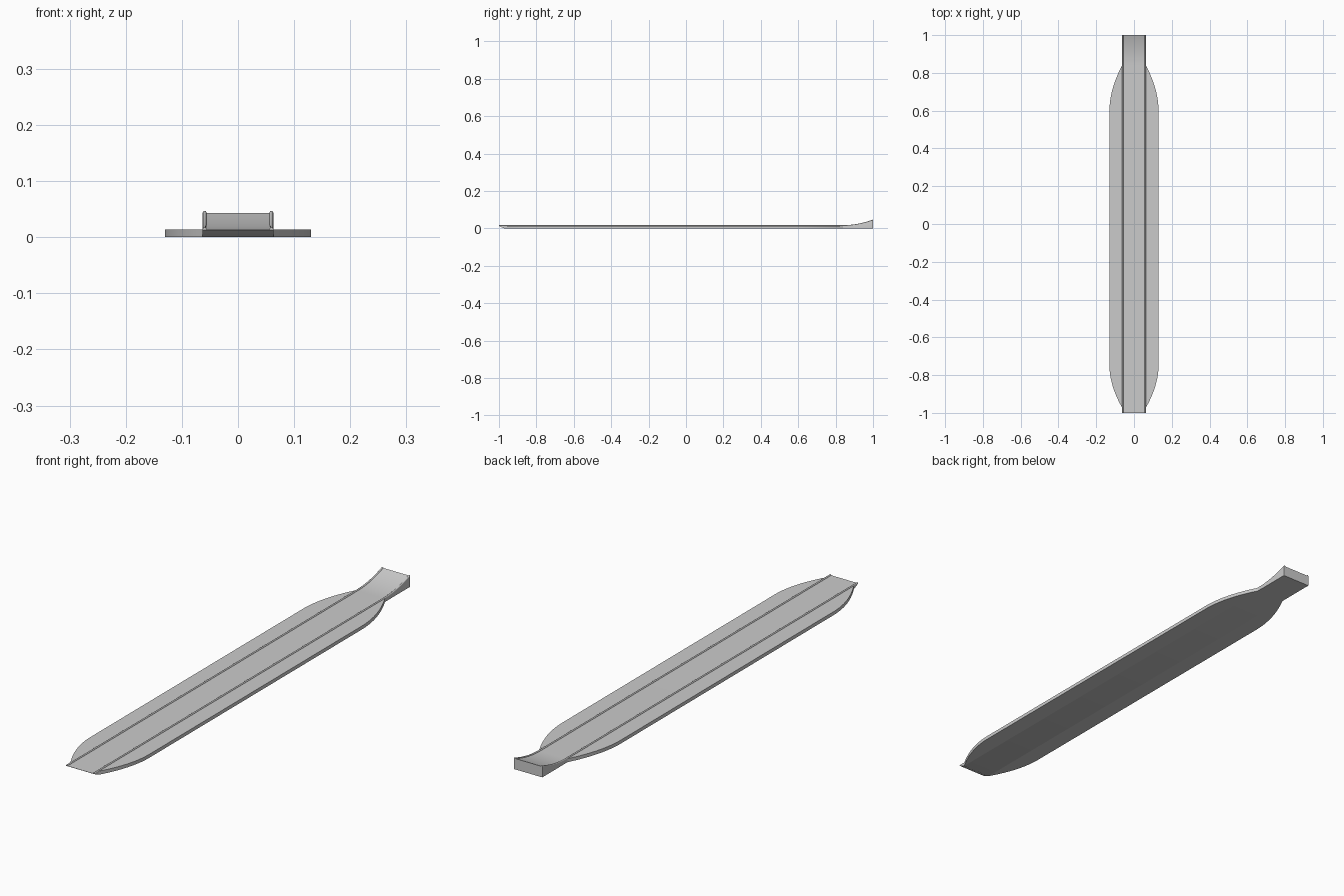
import bpy, bmesh, math

if "Cube" in bpy.data.objects:
    bpy.data.objects.remove(bpy.data.objects["Cube"])

HALF_STRIP = 0.063   # half width of the centre channel
HALF_BOARD = 0.13    # half width across the wings
THICK = 0.014


def finish(name, bm):
    bmesh.ops.recalc_face_normals(bm, faces=bm.faces)
    mesh = bpy.data.meshes.new(name)
    bm.to_mesh(mesh)
    bm.free()
    obj = bpy.data.objects.new(name, mesh)
    bpy.context.collection.objects.link(obj)
    return obj


def smooth(obj):
    bpy.ops.object.select_all(action='DESELECT')
    bpy.context.view_layer.objects.active = obj
    obj.select_set(True)
    bpy.ops.object.shade_smooth_by_angle(angle=math.radians(30))


# Centre channel: a section with a rounded rail at each edge, swept along y
def section(y, bottom, floor):
    r = 0.0035
    rail = [(HALF_STRIP - r + r * math.cos(a), floor + r * math.sin(a))
            for a in (math.pi * i / 8 for i in range(9))]
    half = [(HALF_STRIP, bottom)] + rail
    pts = half + [(-x, z) for x, z in reversed(half)]
    return [(x, y, z) for x, z in pts]


stations = [(-1.0, THICK - 0.001, THICK), (-0.972, 0, THICK)]
N = 14
for i in range(N + 1):
    t = i / N
    stations.append((0.84 + 0.16 * t, 0, THICK + 0.0295 * t ** 2))

bm = bmesh.new()
rings = [[bm.verts.new(p) for p in section(*s)] for s in stations]
n = len(rings[0])
for a, b in zip(rings, rings[1:]):
    for i in range(n):
        j = (i + 1) % n
        bm.faces.new((a[i], a[j], b[j], b[i]))
bm.faces.new(rings[0])
bm.faces.new(rings[-1])
channel = finish("centre_channel", bm)
smooth(channel)

# Side wing: straight edge with curved ends tapering into the channel
steps = 14
drop = HALF_BOARD - HALF_STRIP


def taper(y0, y1):
    return [(HALF_BOARD - drop * (i / steps) ** 1.9, y0 + (y1 - y0) * i / steps)
            for i in range(steps + 1)]


outline = list(reversed(taper(-0.75, -0.972))) + taper(0.60, 0.84)
bm = bmesh.new()
base = bm.faces.new([bm.verts.new((x, y, 0)) for x, y in outline])
top = bmesh.ops.extrude_face_region(bm, geom=[base])
bmesh.ops.translate(bm, vec=(0, 0, THICK),
                    verts=[v for v in top["geom"] if isinstance(v, bmesh.types.BMVert)])
if not base.is_valid or len([f for f in bm.faces if all(v.co.z == 0 for v in f.verts)]) == 0:
    bm.faces.new([v for v in bm.verts if v.co.z == 0])
wing = finish("side_wings", bm)
smooth(wing)
mirror = wing.modifiers.new("Mirror", 'MIRROR')
mirror.use_axis[0] = True
mirror.use_mirror_merge = False
